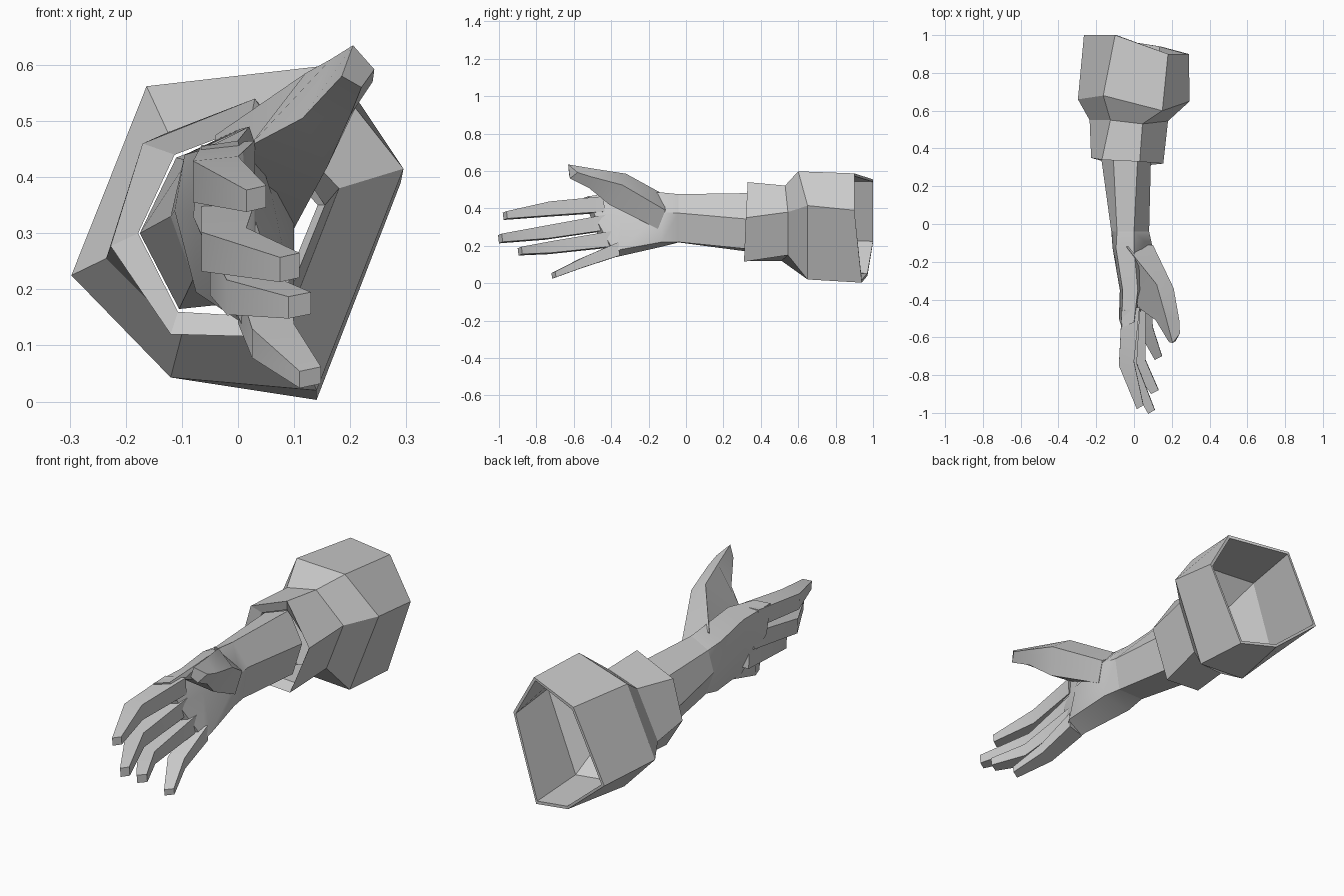
import bpy, bmesh
from mathutils import Vector


def loft(name, rings, cyclic=False, smooth=None):
    """Skin a list of equal-length point rings; cap the ends unless cyclic."""
    bm = bmesh.new()
    vs = [[bm.verts.new(p) for p in r] for r in rings]
    n = len(rings[0])
    for i in range(len(vs) if cyclic else len(vs) - 1):
        a, b = vs[i], vs[(i + 1) % len(vs)]
        for j in range(n):
            k = (j + 1) % n
            bm.faces.new((a[j], a[k], b[k], b[j]))
    if not cyclic:
        bm.faces.new(vs[0])
        bm.faces.new(vs[-1])
    bmesh.ops.recalc_face_normals(bm, faces=bm.faces)
    me = bpy.data.meshes.new(name)
    bm.to_mesh(me)
    bm.free()
    ob = bpy.data.objects.new(name, me)
    bpy.context.collection.objects.link(ob)
    if smooth:
        bpy.ops.object.select_all(action='DESELECT')
        bpy.context.view_layer.objects.active = ob
        ob.select_set(True)
        bpy.ops.object.shade_smooth_by_angle(angle=smooth)
    return ob


def at(y, pts):
    return [(x, y, z) for x, z in pts]


def shrink(ring, f):
    c = sum((Vector(p) for p in ring), Vector()) / len(ring)
    return [(c.x + (x - c.x) * f, y, c.z + (z - c.z) * f) for x, y, z in ring]


# Hollow six-sided sleeve with a narrow cuff, outer skin then inner skin
back = [(-.265, 1, .22), (-.10, 1, .555), (.18, .90, .587),
        (.29, .90, .39), (.14, .94, .003), (-.05, .97, .04)]
wide = [(-.297, .66, .225), (-.163, .68, .562), (.15, .60, .598),
        (.295, .65, .415), (.14, .65, .02), (-.12, .64, .043)]
neck = [(-.235, .55, .255), (-.125, .55, .48), (.045, .53, .522),
        (.18, .545, .38), (.09, .545, .15), (-.10, .51, .12)]
cuff = [(-.227, .35, .277), (-.17, .34, .46), (.03, .33, .54),
        (.155, .32, .35), (.06, .31, .115), (-.12, .32, .12)]
lip = at(.345, [(-.178, .30), (-.113, .44), (.02, .49), (.142, .35), (.06, .15), (-.107, .16)])
loft("sleeve", [back, wide, neck, cuff, lip, shrink(neck, .93),
                shrink(wide, .95), shrink(back, .95)], cyclic=True)

# Forearm, six sided
wrist = at(-.04, [(-.12, .33), (-.09, .43), (0, .476), (.08, .375), (.055, .22), (-.08, .218)])
loft("forearm", [
    at(.36, [(-.175, .30), (-.11, .435), (.02, .482), (.09, .34), (.04, .18), (-.105, .165)]),
    wrist])

# Palm, continuing from the wrist and turned on edge
loft("palm", [
    wrist,
    at(-.13, [(-.113, .34), (-.095, .44), (0, .485), (.10, .38), (.07, .22), (-.075, .195)]),
    at(-.35, [(-.075, .33), (-.06, .45), (.02, .49), (.06, .37), (.10, .18), (0, .145)]),
    [(-.08, -.50, .33), (-.065, -.55, .455), (0, -.52, .465),
     (.025, -.48, .34), (.085, -.38, .16), (.01, -.42, .13)]], smooth=.7)

# Fingers: each station is y, back x, palm x, top z, bottom z
fingers = {
    "index_finger": [(-.45, -.065, .03, .465, .375), (-.74, -.08, .0, .437, .355), (-.97, .015, .05, .385, .338)],
    "middle_finger": [(-.42, -.065, .035, .37, .28), (-.75, -.065, .015, .31, .232), (-.995, .075, .11, .265, .213)],
    "ring_finger": [(-.40, -.05, .06, .28, .19), (-.73, -.02, .06, .225, .155), (-.89, .09, .13, .195, .148)],
    "little_finger": [(-.37, .0, .09, .22, .14), (-.56, .025, .10, .138, .078), (-.71, .11, .148, .062, .024)],
}
for name, stations in fingers.items():
    rings = []
    for y, xb, xp, zt, zb in stations:
        rings.append([(xb, y - .01, zt - .008), (xp, y + .01, zt),
                      (xp, y + .015, zb + .008), (xb, y - .005, zb)])
    loft(name, rings, smooth=.7)

# Thumb, broad at the base and tapering to the tip
loft("thumb", [
    [(-.04, -.12, .475), (.10, -.11, .39), (.09, -.15, .29), (-.04, -.16, .32)],
    [(.12, -.32, .585), (.21, -.34, .525), (.16, -.41, .42), (.02, -.44, .455)],
    [(.165, -.48, .61), (.24, -.51, .57), (.20, -.52, .51), (.115, -.51, .505)],
    [(.205, -.63, .635), (.243, -.58, .592), (.22, -.62, .56), (.185, -.625, .58)]], smooth=.7)
